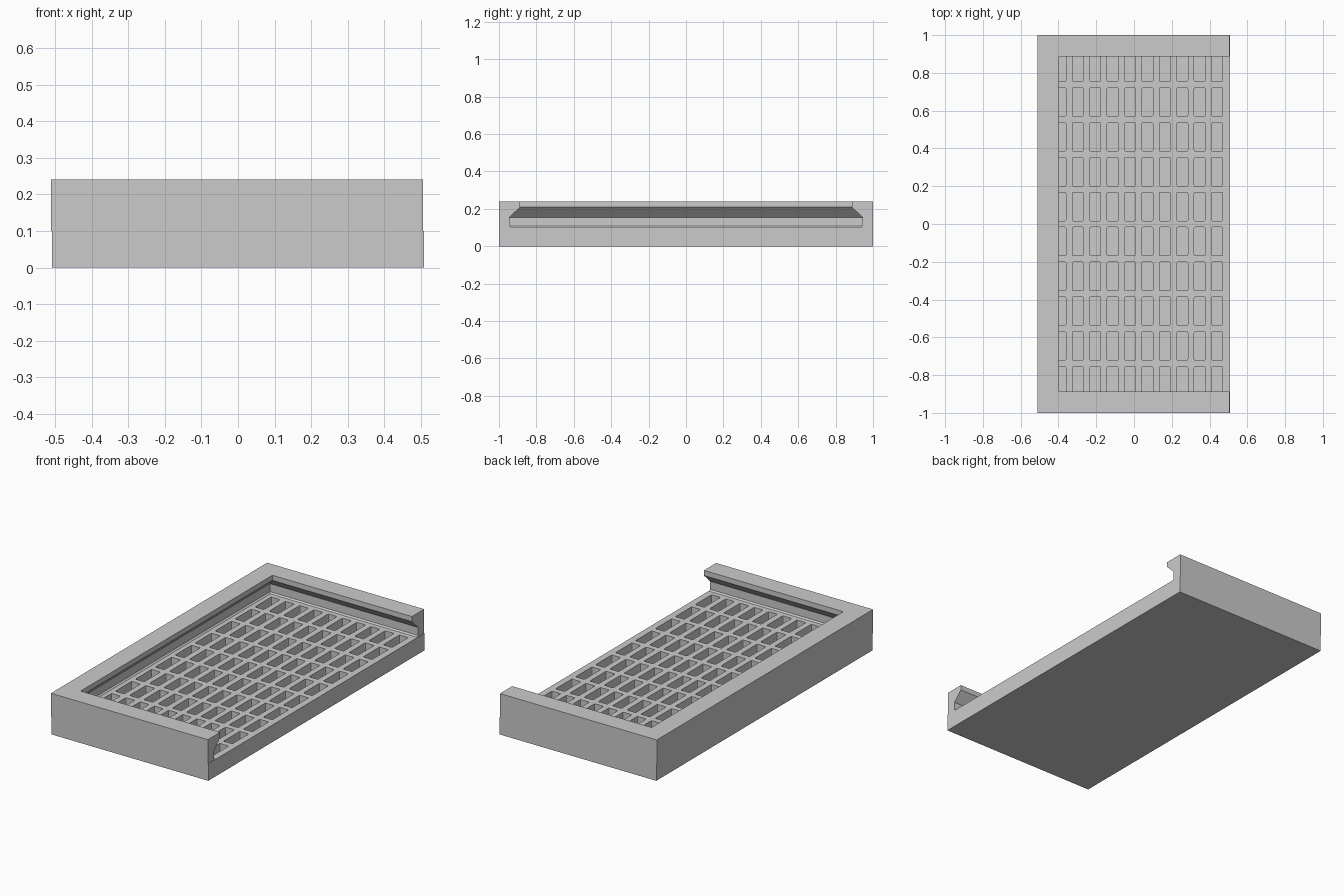
import bpy
import bmesh

old = bpy.data.objects.get("Cube")
if old:
    bpy.data.objects.remove(old, do_unlink=True)

grey = bpy.data.materials.new("plain_grey")
grey.use_nodes = True
colour = (0.6, 0.6, 0.6, 1)
grey.diffuse_color = colour
grey.node_tree.nodes["Principled BSDF"].inputs["Base Color"].default_value = colour


def make_object(name, bm):
    bmesh.ops.recalc_face_normals(bm, faces=bm.faces)
    mesh = bpy.data.meshes.new(name)
    bm.to_mesh(mesh)
    bm.free()
    mesh.materials.append(grey)
    obj = bpy.data.objects.new(name, mesh)
    bpy.context.collection.objects.link(obj)
    return obj


def add_box(bm, centre, size):
    verts = bmesh.ops.create_cube(bm, size=1)["verts"]
    bmesh.ops.scale(bm, vec=size, verts=verts)
    bmesh.ops.translate(bm, vec=centre, verts=verts)
    return verts


FLOOR, TOP = 0.10, 0.24

# Solid floor plate
bm = bmesh.new()
add_box(bm, (0, 0, FLOOR / 2), (1.016, 2, FLOOR))
plate = make_object("floor_plate", bm)

# Grid of pockets with slightly rounded corners
bm = bmesh.new()
DEPTH = 0.06
for col in range(10):
    for row in range(10):
        centre = (0.44 - 0.0922 * col, 0.83 - 0.1845 * row, FLOOR)
        add_box(bm, centre, (0.058, 0.151, DEPTH * 2))
upright = [e for e in bm.edges
           if abs(e.verts[0].co.z - e.verts[1].co.z) > DEPTH]
bmesh.ops.bevel(bm, geom=upright, offset=0.006, segments=2, profile=0.5,
                affect='EDGES')
cutter = make_object("pocket_cutter", bm)
cutter.hide_render = True

cut = plate.modifiers.new("pockets", 'BOOLEAN')
cut.operation = 'DIFFERENCE'
cut.solver = 'EXACT'
cut.object = cutter
bpy.context.view_layer.objects.active = plate
bpy.ops.object.modifier_apply(modifier=cut.name)
bpy.data.objects.remove(cutter, do_unlink=True)

# Three-sided rim with an undercut lip, swept with mitred corners; open at +x
LEFT, OPEN = -0.511, 0.505
profile = [(0, FLOOR), (0, TOP), (0.113, TOP), (0.113, 0.21),
           (0.057, 0.155), (0.057, FLOOR + 0.008), (0.065, FLOOR)]
bm = bmesh.new()
rails = []
for inset, z in profile:
    side = 1 - inset
    path = [(OPEN, -side), (LEFT + inset, -side),
            (LEFT + inset, side), (OPEN, side)]
    rails.append([bm.verts.new((x, y, z)) for x, y in path])
for a, b in zip(rails, rails[1:] + rails[:1]):
    for i in range(3):
        bm.faces.new((a[i], a[i + 1], b[i + 1], b[i]))
for end in (0, 3):
    bm.faces.new([rail[end] for rail in rails])
make_object("rim", bm)
